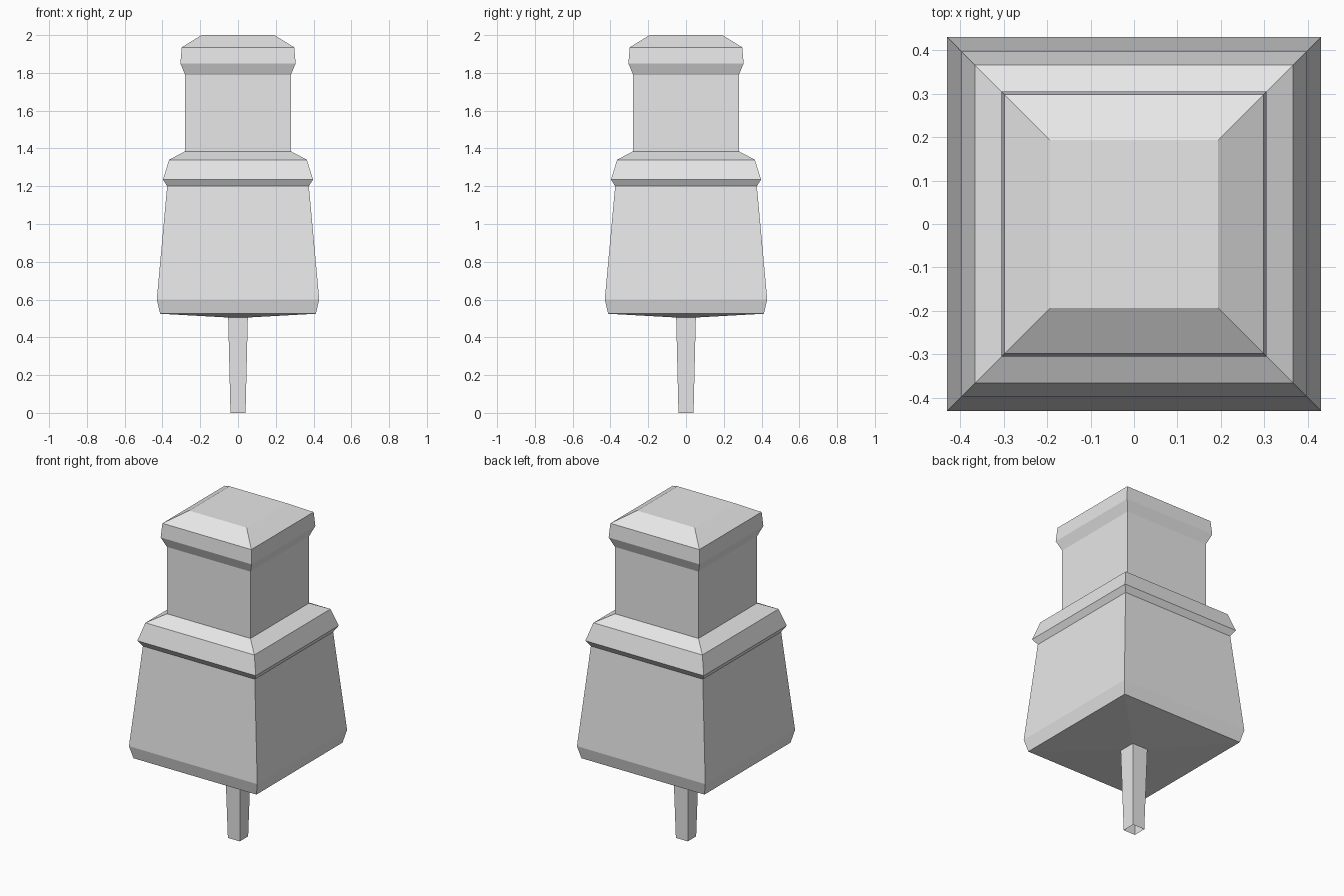
import bpy
import bmesh

cube = bpy.data.objects.get("Cube")
if cube:
    bpy.data.objects.remove(cube, do_unlink=True)

grey = bpy.data.materials.new("light_grey")
grey.use_nodes = True
COLOUR = (0.8, 0.8, 0.8, 1.0)
grey.diffuse_color = COLOUR
grey.node_tree.nodes["Principled BSDF"].inputs["Base Color"].default_value = COLOUR


def square_loft(name, profile, cap_top=False):
    """Join square rings, given as (half width, height) from bottom to top."""
    bm = bmesh.new()
    corners = ((-1, -1), (1, -1), (1, 1), (-1, 1))
    rings = [[bm.verts.new((sx * w, sy * w, z)) for sx, sy in corners]
             for w, z in profile]
    for low, high in zip(rings, rings[1:]):
        for i in range(4):
            j = (i + 1) % 4
            bm.faces.new((low[i], low[j], high[j], high[i]))
    if cap_top:
        bm.faces.new(rings[-1])
    mesh = bpy.data.meshes.new(name)
    bm.to_mesh(mesh)
    bm.free()
    mesh.materials.append(grey)
    obj = bpy.data.objects.new(name, mesh)
    bpy.context.collection.objects.link(obj)
    return obj


# Tapered pin, open at its lower end
square_loft("pin", [(0.04, 0), (0.052, 0.505)])

# Flared body with a shallow sloping underside
square_loft("body", [(0.052, 0.505), (0.412, 0.525), (0.43, 0.6), (0.375, 1.2)])

# Moulded shoulder around the body top
square_loft("shoulder", [(0.375, 1.2), (0.397, 1.235), (0.365, 1.34), (0.28, 1.385)])

# Straight neck
square_loft("neck", [(0.28, 1.385), (0.28, 1.79)])

# Bevelled cap
square_loft("cap", [(0.28, 1.79), (0.305, 1.85), (0.298, 1.935), (0.193, 2.0)],
            cap_top=True)
